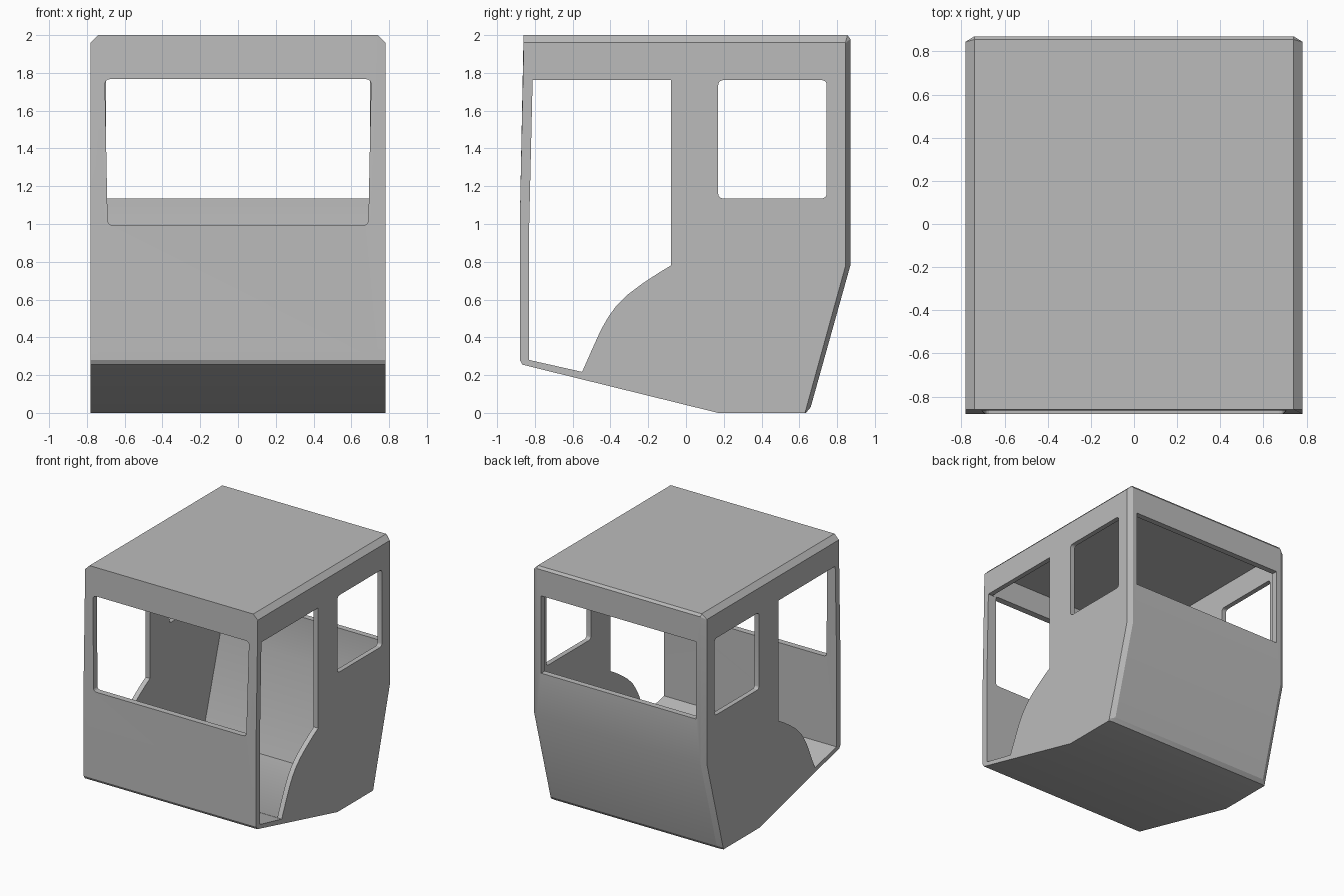
import bpy, bmesh, math
from mathutils import Vector

if "Cube" in bpy.data.objects:
    bpy.data.objects.remove(bpy.data.objects["Cube"], do_unlink=True)

grey = bpy.data.materials.new("body grey")
grey.use_nodes = True
grey.diffuse_color = (0.5, 0.5, 0.5, 1)
grey.node_tree.nodes["Principled BSDF"].inputs["Base Color"].default_value = (0.5, 0.5, 0.5, 1)


def loft(name, rings):
    """Closed solid through rings with equal point counts."""
    bm = bmesh.new()
    loops = [[bm.verts.new(p) for p in ring] for ring in rings]
    n = len(loops[0])
    for a, b in zip(loops, loops[1:]):
        for i in range(n):
            j = (i + 1) % n
            bm.faces.new((a[i], a[j], b[j], b[i]))
    bm.faces.new(loops[0][::-1])
    bm.faces.new(loops[-1])
    bmesh.ops.remove_doubles(bm, verts=bm.verts, dist=0.0005)
    bmesh.ops.recalc_face_normals(bm, faces=bm.faces)
    mesh = bpy.data.meshes.new(name)
    bm.to_mesh(mesh)
    bm.free()
    mesh.materials.append(grey)
    obj = bpy.data.objects.new(name, mesh)
    bpy.context.collection.objects.link(obj)
    return obj


def rounded(points, radius, steps=4):
    """Polygon with its corners rounded."""
    out = []
    for i, p in enumerate(points):
        p = Vector(p)
        a = p + (Vector(points[i - 1]) - p).normalized() * radius
        b = p + (Vector(points[(i + 1) % len(points)]) - p).normalized() * radius
        for s in range(steps + 1):
            t = s / steps
            out.append(a * (1 - t) ** 2 + p * 2 * t * (1 - t) + b * t * t)
    return out


def along_x(profile, x):
    return [(x, y, z) for y, z in profile]


def along_y(profile, y):
    return [(x, y, z) for x, z in profile]


# Outer body: full section in the middle, chamfered section at the sides
middle = [(-0.86, 2), (-0.88, 1.0), (-0.88, 0.28), (-0.865, 0.255), (0.17, 0),
          (0.635, 0), (0.66, 0.03), (0.87, 0.78), (0.87, 1.98), (0.855, 2)]
side = [(-0.859, 1.96), (-0.88, 1.0), (-0.88, 0.28), (-0.865, 0.255), (0.17, 0),
        (0.63, 0), (0.634, 0.015), (0.845, 0.78), (0.845, 1.958), (0.844, 1.96)]
shell = loft("cab_shell", [along_x(side, -0.78), along_x(middle, -0.74),
                           along_x(middle, 0.74), along_x(side, 0.78)])

# Hollow interior
inside = [(-0.806, 1.955), (-0.83, 1.0), (-0.83, 0.285), (0.18, 0.045),
          (0.6, 0.045), (0.822, 0.785), (0.822, 1.955)]
cavity = loft("cavity_cutter", [along_x(inside, x) for x in (-0.74, 0.74)])

# Door openings with the curved lower edge
door = [(-0.812, 1.762), (-0.83, 1.0), (-0.83, 0.28), (-0.55, 0.217), (-0.5, 0.33),
        (-0.45, 0.44), (-0.41, 0.51), (-0.37, 0.565), (-0.31, 0.625), (-0.23, 0.685),
        (-0.15, 0.738), (-0.08, 0.78), (-0.08, 1.762)]
doors = loft("door_cutter", [along_x(door, x) for x in (-1, 1)])

# Side windows
pane = rounded([(0.17, 1.762), (0.17, 1.135), (0.745, 1.135), (0.745, 1.762)], 0.03)
side_windows = loft("side_window_cutter", [along_x(pane, x) for x in (-1, 1)])

# Front window, slightly wider at the top
glass = rounded([(-0.705, 1.767), (-0.69, 0.993), (0.69, 0.993), (0.705, 1.767)], 0.03)
front_window = loft("front_window_cutter", [along_y(glass, y) for y in (-1, -0.6)])

# Rear window
opening = [(-0.7, 1.767), (-0.7, 1.135), (0.7, 1.135), (0.7, 1.767)]
rear_window = loft("rear_window_cutter", [along_y(opening, y) for y in (0.6, 1)])

# Cut everything out of the body
bpy.context.view_layer.objects.active = shell
shell.select_set(True)
for cutter in (cavity, doors, side_windows, front_window, rear_window):
    cutter.hide_render = True
    mod = shell.modifiers.new(cutter.name, 'BOOLEAN')
    mod.operation = 'DIFFERENCE'
    mod.solver = 'EXACT'
    mod.object = cutter
    bpy.ops.object.modifier_apply(modifier=mod.name)
    bpy.data.objects.remove(cutter, do_unlink=True)

bpy.ops.object.shade_smooth_by_angle(angle=math.radians(20))
